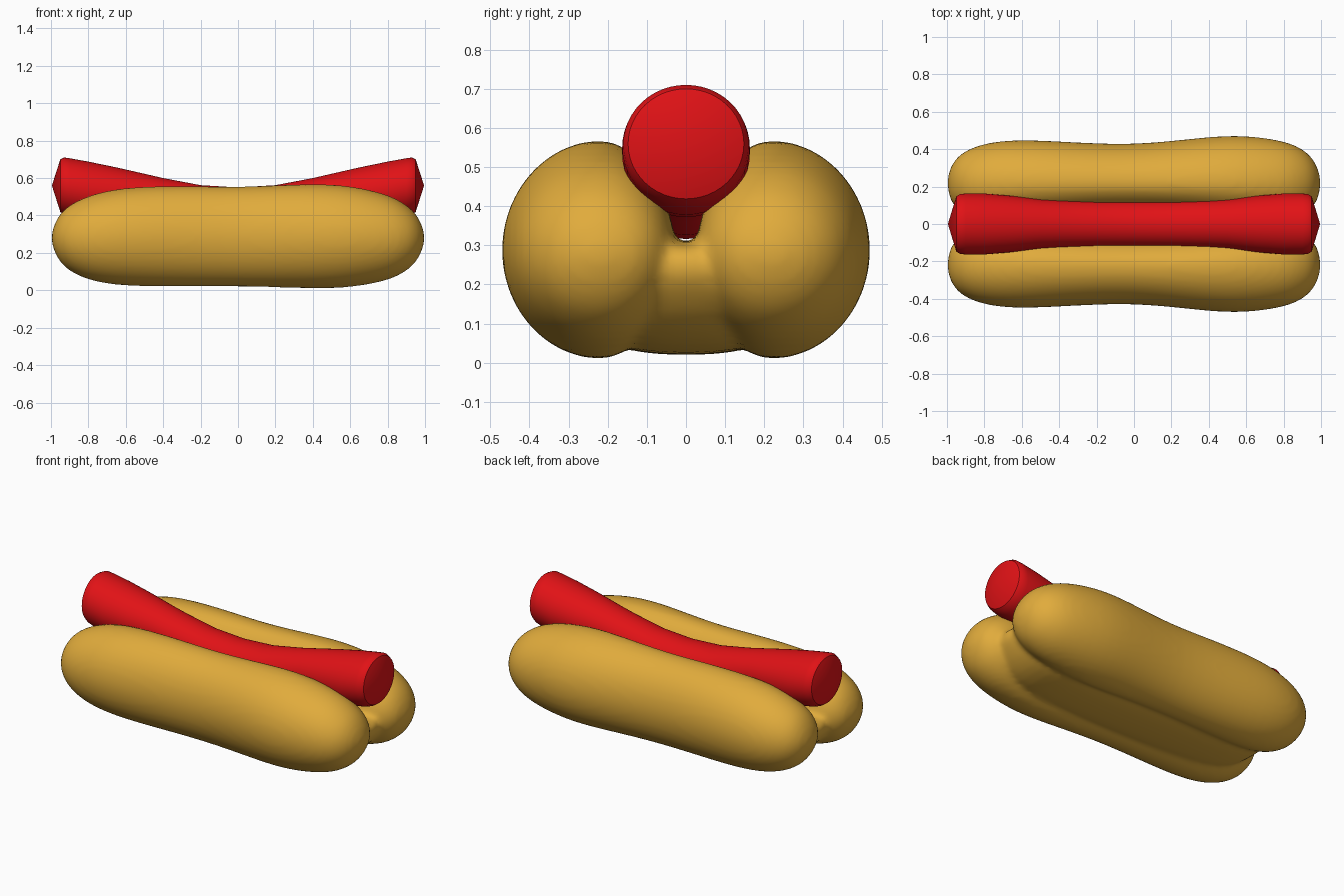
import bpy, bmesh, math

if "Cube" in bpy.data.objects:
    bpy.data.objects.remove(bpy.data.objects["Cube"])


def material(name, color):
    m = bpy.data.materials.new(name)
    m.diffuse_color = (*color, 1)
    m.use_nodes = True
    m.node_tree.nodes["Principled BSDF"].inputs["Base Color"].default_value = m.diffuse_color
    return m


def loft(bm, rings, tips):
    """Skin a list of point rings and close both ends with a pole."""
    loops = [[bm.verts.new(p) for p in r] for r in rings]
    n = len(loops[0])
    for a, b in zip(loops, loops[1:]):
        for i in range(n):
            j = (i + 1) % n
            bm.faces.new((a[i], a[j], b[j], b[i]))
    for loop, tip in ((loops[0], tips[0]), (loops[-1], tips[1])):
        pole = bm.verts.new(tip)
        for i in range(n):
            bm.faces.new((pole, loop[i], loop[(i + 1) % n]))


def oval(x, yc, y_out, y_in, z0, z1, n=24, e=1.0):
    """Oval section in the yz plane with separate outer and inner widths."""
    pts = []
    for i in range(n):
        a = 2 * math.pi * i / n
        c, s = math.cos(a), math.sin(a)
        c, s = [math.copysign(abs(v) ** e, v) for v in (c, s)]
        w = y_out - yc if c > 0 else yc - y_in
        pts.append((x, yc + w * c, (z0 + z1) / 2 + (z1 - z0) / 2 * s))
    return pts


def make(name, bm, mat):
    bmesh.ops.recalc_face_normals(bm, faces=bm.faces)
    me = bpy.data.meshes.new(name)
    bm.to_mesh(me)
    bm.free()
    ob = bpy.data.objects.new(name, me)
    bpy.context.collection.objects.link(ob)
    me.materials.append(mat)
    me.shade_smooth()
    return ob


# Bun: two mirrored lobes (x, outer y, inner y, bottom z, top z)
stations = [
    (-.985, .30, .13, .21, .35), (-.95, .355, .08, .145, .415),
    (-.9, .395, .045, .10, .46), (-.8, .435, .02, .05, .51),
    (-.62, .457, .03, .018, .555), (-.3, .437, .06, .017, .563),
    (0, .425, .07, .02, .553), (.3, .457, .06, .01, .57),
    (.55, .483, .03, .003, .573), (.8, .45, .02, .045, .52),
    (.9, .405, .045, .10, .46), (.95, .36, .08, .145, .415),
    (.985, .30, .13, .21, .35)]
bm = bmesh.new()
for side in (1, -1):
    rings = [[(px, side * py, pz) for px, py, pz in oval(x, .22, yo, yi, z0, z1)]
             for x, yo, yi, z0, z1 in stations]
    loft(bm, rings, [(-1, side * .22, .28), (1, side * .22, .28)])

# Bridge joining the lobes underneath
bridge = [(-.9, .1, .18, .3), (-.8, .2, .08, .31), (-.6, .24, .026, .31),
          (0, .24, .02, .3), (.6, .24, .016, .31), (.8, .2, .07, .31), (.9, .1, .18, .3)]
loft(bm, [oval(x, 0, w, -w, z0, z1, e=.7) for x, w, z0, z1 in bridge],
     [(-.93, 0, .25), (.93, 0, .25)])
bun = make("bun", bm, material("bread", (.75, .41, .045)))
sub = bun.modifiers.new("round", 'SUBSURF')
sub.levels = sub.render_levels = 2
fuse = bun.modifiers.new("fuse", 'REMESH')
fuse.mode = 'VOXEL'
fuse.voxel_size = .016
fuse.use_smooth_shade = True
soft = bun.modifiers.new("soften", 'SMOOTH')
soft.factor = .5
soft.iterations = 8

# Sausage: bent upward, flaring to the ends (x, radius, top z)
half = [(0, .123, .55), (.2, .124, .562), (.4, .127, .60), (.5, .131, .623),
        (.65, .15, .657), (.8, .163, .688), (.9, .163, .706), (.93, .16, .71),
        (.95, .148, .70)]
prof = [(-x, r, t) for x, r, t in half[:0:-1]] + half
bm = bmesh.new()
loft(bm, [oval(x, 0, r, -r, t - 1.9 * r, t, n=48) for x, r, t in prof],
     [(-.995, 0, .56), (.995, 0, .56)])
sausage = make("sausage", bm, material("sausage_red", (.75, .006, .008)))
bpy.context.view_layer.objects.active = sausage
sausage.select_set(True)
bpy.ops.object.shade_smooth_by_angle(angle=math.radians(35))
